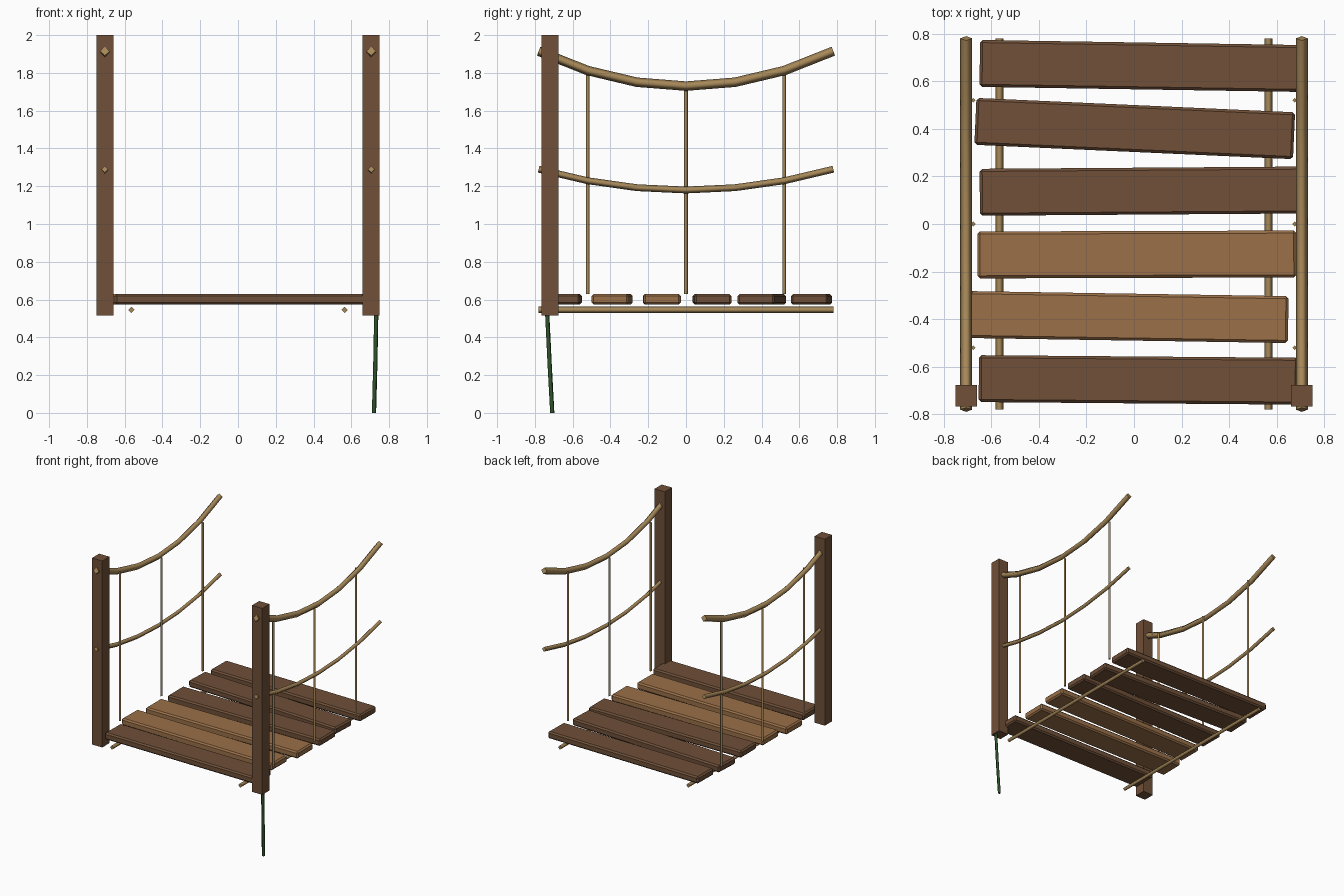
import bpy

if "Cube" in bpy.data.objects:
    bpy.data.objects.remove(bpy.data.objects["Cube"])

def material(name, rgb):
    m = bpy.data.materials.new(name)
    m.diffuse_color = (*rgb, 1)
    m.use_nodes = True
    m.node_tree.nodes["Principled BSDF"].inputs["Base Color"].default_value = m.diffuse_color
    return m

DARK = material("dark_wood", (0.16, 0.08, 0.04))
LIGHT = material("light_wood", (0.32, 0.16, 0.065))
ROPE = material("rope", (0.39, 0.25, 0.10))
VINE = material("vine", (0.03, 0.09, 0.025))

def box(name, loc, size, mat, angle=0, bevel=0):
    bpy.ops.mesh.primitive_cube_add(size=1, location=loc, rotation=(0, 0, angle))
    o = bpy.context.object
    o.name = name
    o.scale = size
    bpy.ops.object.transform_apply(location=False, rotation=False, scale=True)
    o.data.materials.append(mat)
    if bevel:
        b = o.modifiers.new("bevel", 'BEVEL')
        b.width = bevel
        b.segments = 1
    return o

def tube(name, points, radius, mat):
    # four-sided tube along a polyline
    c = bpy.data.curves.new(name, 'CURVE')
    c.dimensions = '3D'
    c.bevel_depth = radius
    c.bevel_resolution = 0
    c.use_fill_caps = True
    s = c.splines.new('POLY')
    s.points.add(len(points) - 1)
    for p, co in zip(s.points, points):
        p.co = (*co, 1)
    c.materials.append(mat)
    o = bpy.data.objects.new(name, c)
    bpy.context.collection.objects.link(o)
    return o

def sagging(x, low, sag):
    return [(x, i * 0.26, low + sag * (i / 3) ** 2) for i in range(-3, 4)]

# deck planks: centre x, centre y, angle, material
planks = [(0.022, 0.664, -0.0157, DARK), (0.003, 0.401, -0.045, DARK),
          (0.022, 0.138, 0.007, DARK), (0.012, -0.128, 0.003, LIGHT),
          (-0.022, -0.391, -0.0157, LIGHT), (0.018, -0.655, -0.008, DARK)]
for i, (x, y, a, m) in enumerate(planks):
    box(f"plank_{i + 1}", (x, y, 0.601), (1.34, 0.197, 0.056), m, a, 0.011)

for side, s in (("left", -1), ("right", 1)):
    # post and ropes on each side
    box(f"{side}_post", (s * 0.705, -0.721, 1.2575), (0.09, 0.09, 1.485), DARK)
    tube(f"{side}_hand_rope", sagging(s * 0.705, 1.73, 0.185), 0.025, ROPE)
    tube(f"{side}_middle_rope", sagging(s * 0.705, 1.18, 0.11), 0.018, ROPE)
    tube(f"{side}_deck_rope", [(s * 0.565, -0.78, 0.545), (s * 0.565, 0.78, 0.545)], 0.017, ROPE)
    # vertical hanger ropes
    for j, y in enumerate((-0.52, 0, 0.52)):
        top = 1.73 + 0.185 * (y / 0.78) ** 2
        tube(f"{side}_hanger_{j + 1}", [(s * 0.675, y, 0.63), (s * 0.675, y, top)], 0.01, ROPE)

# vine trailing from the right post
tube("hanging_vine", [(0.732, -0.735, 0.53), (0.727, -0.722, 0.26), (0.72, -0.708, 0.0)], 0.012, VINE)
